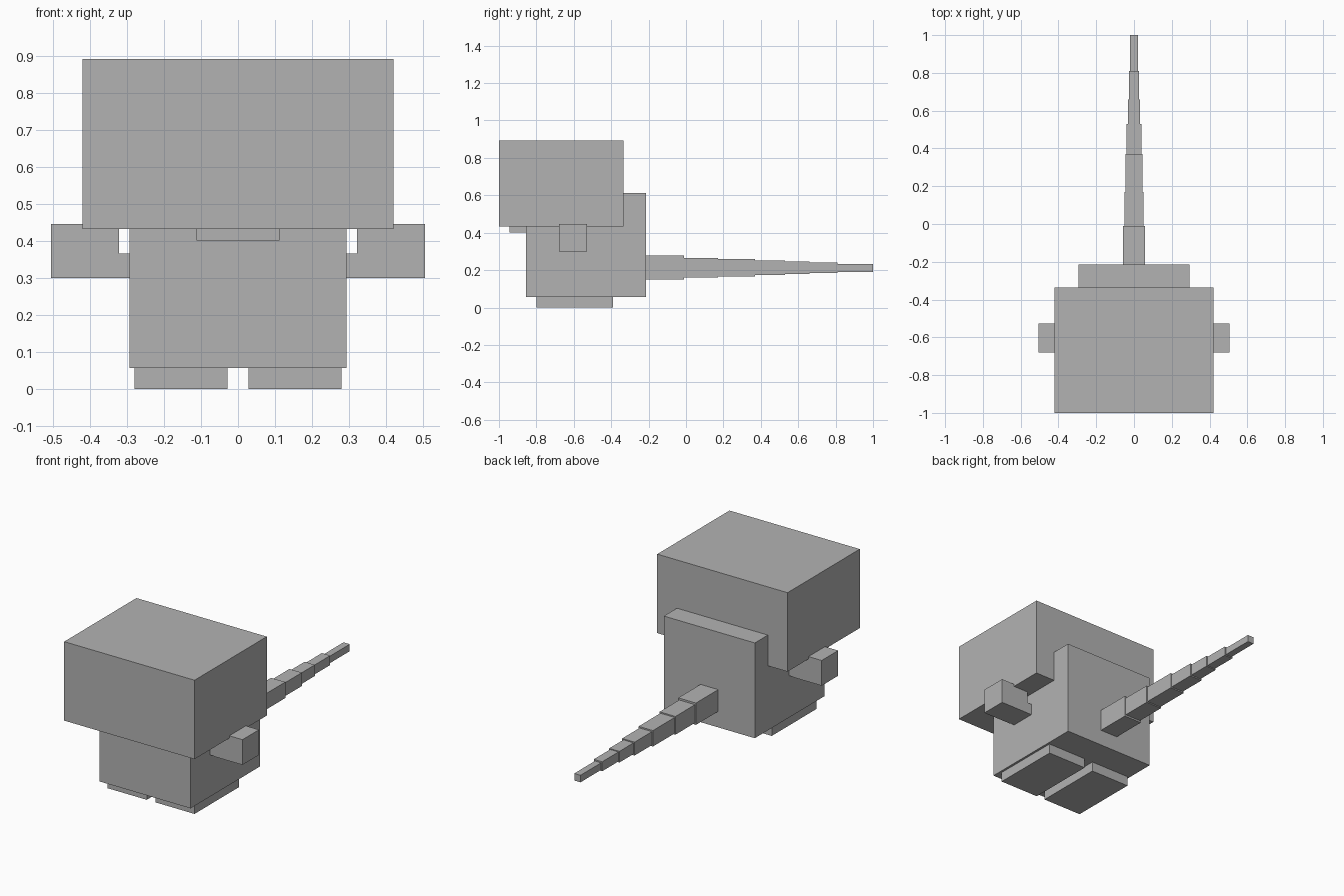
import bpy

if "Cube" in bpy.data.objects:
    bpy.data.objects.remove(bpy.data.objects["Cube"], do_unlink=True)

# Single flat colour
grey = bpy.data.materials.new("plain_grey")
grey.use_nodes = True
colour = (0.45, 0.45, 0.45, 1.0)
grey.diffuse_color = colour
grey.node_tree.nodes["Principled BSDF"].inputs["Base Color"].default_value = colour


def box(name, x, y, z):
    """Axis-aligned box from (min, max) ranges."""
    spans = (x, y, z)
    bpy.ops.mesh.primitive_cube_add(size=1, location=[(a + b) / 2 for a, b in spans])
    obj = bpy.context.object
    obj.name = name
    obj.scale = [b - a for a, b in spans]
    bpy.ops.object.transform_apply(location=False, rotation=False, scale=True)
    obj.data.materials.append(grey)
    return obj


def pair(name, x, y, z):
    """Matching boxes on both sides."""
    box("left_" + name, x, y, z)
    box("right_" + name, (-x[1], -x[0]), y, z)


# Head, chin and body
box("head", (-0.42, 0.42), (-1.0, -0.335), (0.433, 0.893))
box("chin", (-0.112, 0.112), (-0.945, -0.84), (0.402, 0.45))
box("body", (-0.293, 0.293), (-0.855, -0.215), (0.057, 0.612))

# Limbs
pair("arm", (0.322, 0.505), (-0.68, -0.528), (0.30, 0.447))
pair("shoulder", (0.28, 0.33), (-0.678, -0.53), (0.301, 0.367))
pair("foot", (0.028, 0.28), (-0.80, -0.39), (0.0, 0.065))

# Tapering tail: start y, half width, bottom z, top z
tail = [
    (-0.22, 0.057, 0.150, 0.277),
    (-0.01, 0.051, 0.160, 0.266),
    (0.17, 0.046, 0.166, 0.259),
    (0.37, 0.040, 0.173, 0.251),
    (0.53, 0.033, 0.180, 0.245),
    (0.66, 0.027, 0.185, 0.240),
    (0.81, 0.020, 0.191, 0.232),
]
ends = [seg[0] for seg in tail[1:]] + [1.0]
for i, ((y0, half, low, high), y1) in enumerate(zip(tail, ends)):
    box(f"tail_segment_{i + 1}", (-half, half), (y0, y1), (low, high))
